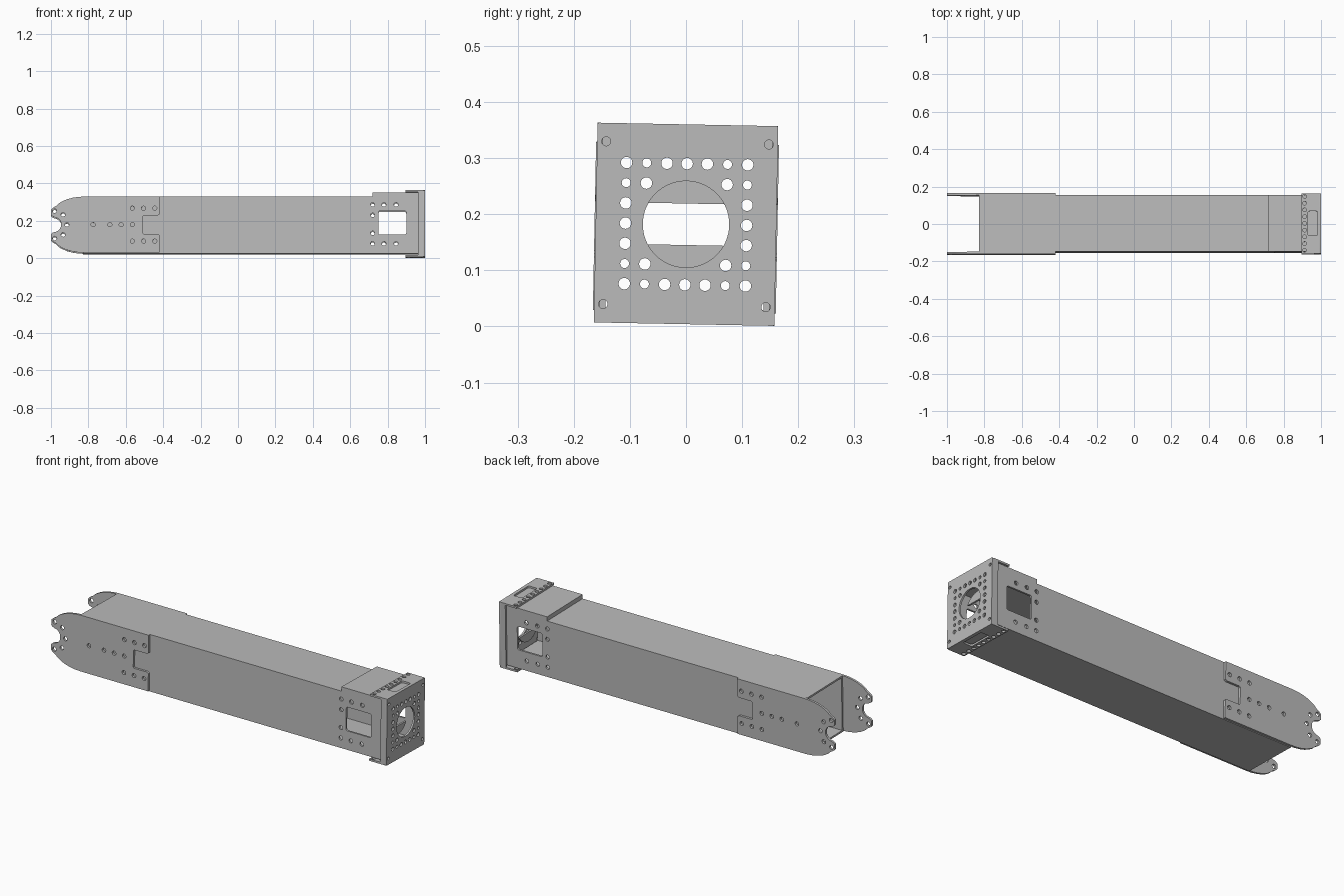
import bpy
from math import cos, sin, pi, asin, radians
from mathutils import Matrix, Vector

cube = bpy.data.objects.get("Cube")
if cube:
    bpy.data.objects.remove(cube, do_unlink=True)

grey = bpy.data.materials.new("plain_grey")
grey.use_nodes = True
colour = (0.5, 0.5, 0.5, 1)
grey.diffuse_color = colour
grey.node_tree.nodes["Principled BSDF"].inputs["Base Color"].default_value = colour

MID = 0.182          # height of the long axis
parts = []

# Whole assembly is rolled slightly about its long axis
ROLL = (Matrix.Translation((0, 0, MID)) @ Matrix.Rotation(radians(-1.1), 4, 'X')
        @ Matrix.Translation((0, 0, -MID)))


def axes(u, v):
    u, v = Vector(u), Vector(v)
    return Matrix((u, v, u.cross(v))).transposed().to_4x4()


SIDE = axes((1, 0, 0), (0, 0, 1))    # sheet in x, z
END = axes((0, 1, 0), (0, 0, 1))     # sheet in y, z
FLAT = axes((1, 0, 0), (0, 1, 0))    # sheet in x, y


def circle(u, v, r, n=20):
    return [(u + r * cos(2 * pi * i / n), v + r * sin(2 * pi * i / n)) for i in range(n)]


def rect(u0, u1, v0, v1, r=0.0):
    if not r:
        return [(u0, v0), (u1, v0), (u1, v1), (u0, v1)]
    pts = []
    for k, (u, v) in enumerate([(u1 - r, v1 - r), (u0 + r, v1 - r),
                                (u0 + r, v0 + r), (u1 - r, v0 + r)]):
        for i in range(5):
            a = (k + i / 4) * pi / 2
            pts.append((u + r * cos(a), v + r * sin(a)))
    return pts


def sheet(name, frame, loc, thick, loops):
    """Flat plate: first loop is the outline, the others are holes."""
    curve = bpy.data.curves.new(name, 'CURVE')
    curve.dimensions = '2D'
    curve.fill_mode = 'BOTH'
    curve.extrude = thick / 2
    for pts in loops:
        s = curve.splines.new('POLY')
        s.points.add(len(pts) - 1)
        for p, (u, v) in zip(s.points, pts):
            p.co = (u, v, 0, 1)
        s.use_cyclic_u = True
    tmp = bpy.data.objects.new(name + "_curve", curve)
    bpy.context.collection.objects.link(tmp)
    dg = bpy.context.evaluated_depsgraph_get()
    mesh = bpy.data.meshes.new_from_object(tmp.evaluated_get(dg))
    bpy.data.objects.remove(tmp, do_unlink=True)
    bpy.data.curves.remove(curve)
    mesh.transform(ROLL @ Matrix.Translation(loc) @ frame)
    mesh.materials.clear()
    mesh.materials.append(grey)
    ob = bpy.data.objects.new(name, mesh)
    bpy.context.collection.objects.link(ob)
    parts.append(ob)
    return ob


# Square tube: drilled side walls with a window, plain top and bottom
X0, X1, Z0, Z1, HALF, WALL = -0.83, 0.985, 0.022, 0.326, 0.151, 0.01
TUBE_MID = (Z0 + Z1) / 2 + 0.005
drill = [(0.72, 0.104), (0.78, 0.104), (0.845, 0.104), (0.72, 0.048)]
wall = [rect(X0, X1, Z0, Z1), rect(0.75, 0.9, 0.123, 0.25, 0.01)]
for x, dz in drill:
    wall += [circle(x, TUBE_MID + s * dz, 0.011) for s in (1, -1)]
for side, s in (("left", 1), ("right", -1)):
    sheet("tube_wall_" + side, SIDE, (0, s * (HALF - WALL / 2), 0), WALL, wall)
inner = HALF - WALL
for name, z in (("tube_bottom", Z0 + WALL / 2), ("tube_top", Z1 - WALL / 2)):
    sheet(name, FLAT, (0, 0, z), WALL, [rect(X0, X1, -inner, inner)])

# Raised saddle on top of the tube beside the end cap
sheet("top_saddle", FLAT, (0, 0, 0.337), 0.024, [rect(0.72, X1, -HALF, HALF)])

# Forked side plates: upper half of the outline, mirrored to the lower half
C = 0.176
upper = [(-0.51, 0.044), (-0.505, 0.049), (-0.43, 0.049), (-0.42, 0.055),
         (-0.42, 0.15), (-0.82, 0.15)]
upper += [(-0.82 - 0.165 * sin(a), 0.07 + 0.08 * cos(a))
          for a in (0.2, 0.4, 0.6, 0.8, 1.0, 1.2)]
upper += [(-0.99, 0.09), (-1.0, 0.08), (-1.0, 0.052), (-0.992, 0.044)]
upper += [(-0.985 + 0.04 * cos(a), 0.04 * sin(a)) for a in (1.5, 1.2, 0.9, 0.6, 0.3)]
fork = [(x, C + z) for x, z in upper] + [(x, C - z) for x, z in reversed(upper)]
fork_loops = [fork]
fork_loops += [circle(x, C, 0.011) for x in (-0.915, -0.775, -0.685, -0.625, -0.565)]
for x, dz in ((-0.98, 0.073), (-0.935, 0.054), (-0.565, 0.088),
              (-0.505, 0.088), (-0.445, 0.088)):
    fork_loops += [circle(x, C + s * dz, 0.011) for s in (1, -1)]
for side, s in (("left", 1), ("right", -1)):
    sheet("fork_plate_" + side, SIDE, (0, s * (HALF + 0.006), 0), 0.012, fork_loops)

# End cap face: large bore, square ring of bolt holes, corner holes
W, H, T, PITCH = 0.161, 0.178, 0.01, 0.036
face = [rect(-W, W, MID - H, MID + H, 0.003), circle(0, MID, 0.077, 64)]
for i in range(-3, 4):
    for j in range(-3, 4):
        on_ring = max(abs(i), abs(j)) == 3
        inner_corner = abs(i) == 2 and abs(j) == 2
        if on_ring or inner_corner:
            small = on_ring and 2 in (abs(i), abs(j))
            face.append(circle(i * PITCH, MID + j * PITCH, 0.008 if small else 0.0102))
for s in (1, -1):
    face += [circle(s * 0.145, MID + t * 0.145, 0.008) for t in (1, -1)]
sheet("end_cap_face", END, (1 - T / 2, 0, 0), T, face)

# End cap flanges with a slot and a row of holes, and narrow side lips
flange = [rect(0.896, 1 - T, -W, W), rect(0.93, 0.982, -0.065, 0.065, 0.008)]
flange += [circle(0.912, i * PITCH, 0.01) for i in range(-4, 5)]
for name, s in (("top", 1), ("bottom", -1)):
    sheet("end_cap_flange_" + name, FLAT, (0, 0, MID + s * (H - T / 2)), T, flange)
for name, s in (("left", 1), ("right", -1)):
    sheet("end_cap_lip_" + name, SIDE, (0, s * (W - T / 2), 0), T,
          [rect(0.963, 1 - T, MID - H + T, MID + H - T)])

# Slotted disc behind the bore: two circular segments
R, GAP = 0.085, 0.037
start = asin(GAP / R)
for name, s in (("upper", 1), ("lower", -1)):
    arc = [start + (pi - 2 * start) * i / 24 for i in range(25)]
    sheet("bore_segment_" + name, END, (0.945, 0, 0), 0.01,
          [[(R * cos(a), MID + s * R * sin(a)) for a in arc]])

# Smooth round hole walls, keep sheet edges sharp
bpy.ops.object.select_all(action='DESELECT')
for ob in parts:
    ob.select_set(True)
bpy.context.view_layer.objects.active = parts[0]
bpy.ops.object.shade_smooth_by_angle(angle=radians(30))
